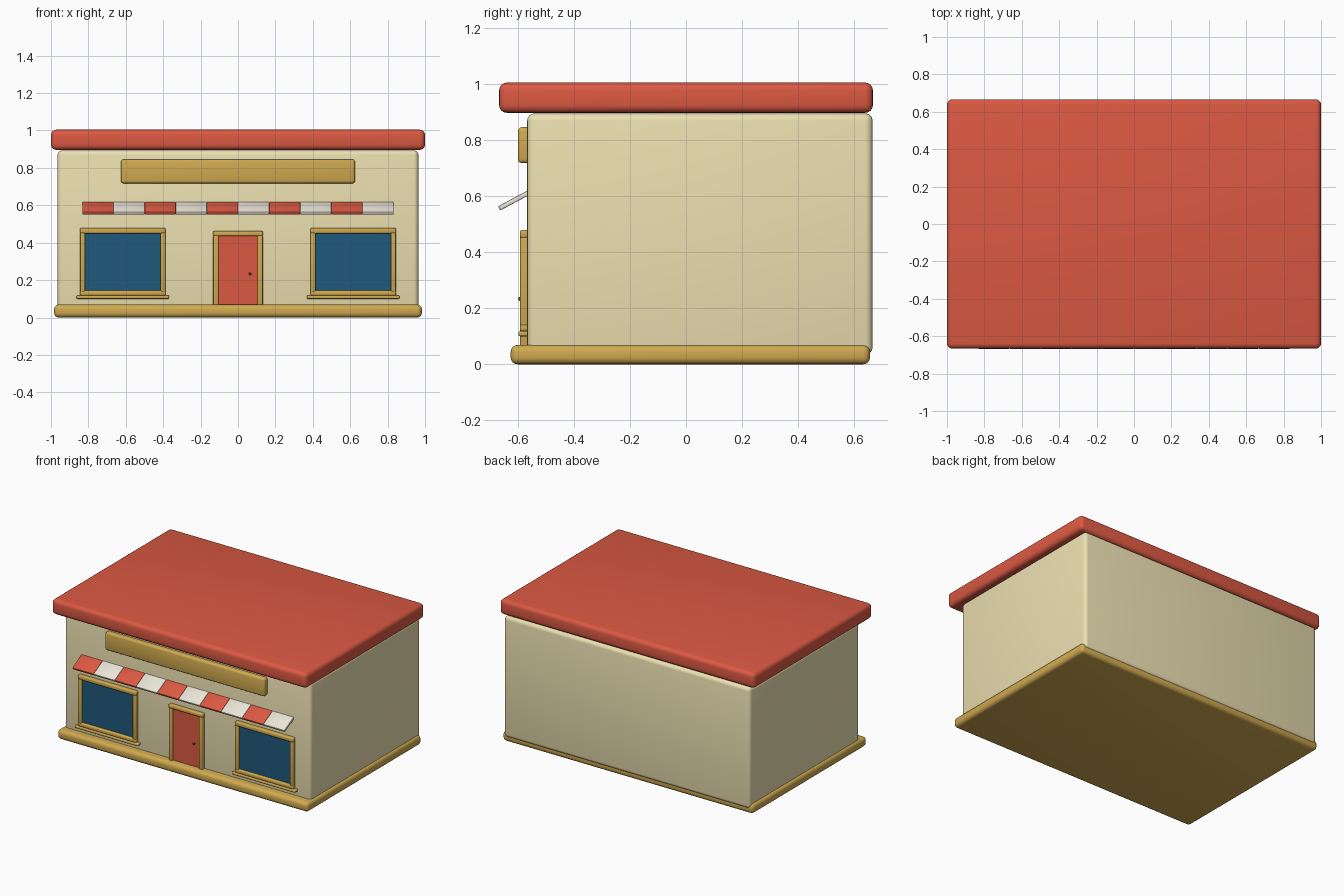
import bpy, math

if "Cube" in bpy.data.objects:
    bpy.data.objects.remove(bpy.data.objects["Cube"])


def material(name, rgb):
    m = bpy.data.materials.new(name)
    m.diffuse_color = (*rgb, 1)
    m.use_nodes = True
    m.node_tree.nodes["Principled BSDF"].inputs["Base Color"].default_value = m.diffuse_color
    return m


RED = material("red", (0.71, 0.10, 0.055))
CREAM = material("cream", (0.84, 0.75, 0.44))
GOLD = material("gold", (0.63, 0.40, 0.08))
GLASS = material("glass", (0.014, 0.10, 0.20))
WHITE = material("white", (0.82, 0.78, 0.68))
DARK = material("dark_metal", (0.12, 0.08, 0.03))


def finish(ob, name, mat):
    ob.name = ob.data.name = name
    ob.data.materials.append(mat)
    bpy.ops.object.shade_smooth_by_angle(angle=math.radians(40))
    return ob


def box(name, x, y, z, mat, bevel=0.0, segments=3):
    """Box from (min, max) ranges, with rounded edges."""
    bpy.ops.mesh.primitive_cube_add(size=1, location=[sum(r) / 2 for r in (x, y, z)])
    ob = bpy.context.object
    ob.scale = [r[1] - r[0] for r in (x, y, z)]
    bpy.ops.object.transform_apply(location=False, rotation=False, scale=True)
    if bevel:
        mod = ob.modifiers.new("rounded_edges", 'BEVEL')
        mod.width = bevel
        mod.segments = segments
        bpy.ops.object.modifier_apply(modifier=mod.name)
    return finish(ob, name, mat)


WALL = -0.566      # front wall plane
BACK = WALL + 0.02  # trim sinks slightly into the wall

# Main masses
box("base", (-0.983, 0.983), (-0.625, 0.656), (0, 0.069), GOLD, 0.025, 4)
box("walls", (-0.965, 0.965), (WALL, 0.665), (0.035, 0.894), CREAM, 0.026, 4)
box("roof", (-1, 1), (-0.666, 0.666), (0.896, 1.004), RED, 0.028, 4)
box("sign_board", (-0.626, 0.626), (-0.599, BACK), (0.717, 0.845), GOLD, 0.014)

# Windows, one on each side of the door
for side, cx in (("left", -0.616), ("right", 0.616)):
    def part(name, half, front, z, mat, bevel=0.0, offset=0.0):
        box(f"{side}_window_{name}", (cx + offset - half, cx + offset + half),
            (front, BACK), z, mat, bevel)
    part("glass", 0.205, -0.574, (0.14, 0.455), GLASS)
    part("head", 0.229, -0.592, (0.449, 0.479), GOLD, 0.008)
    part("foot", 0.229, -0.592, (0.117, 0.144), GOLD, 0.008)
    part("sill", 0.248, -0.597, (0.1, 0.118), GOLD, 0.006)
    for s, tag in ((-1, "left"), (1, "right")):
        part(f"{tag}_jamb", 0.0135, -0.591, (0.135, 0.455), GOLD, 0.007, s * 0.2145)

# Door
box("door", (-0.108, 0.108), (-0.578, BACK), (0.06, 0.44), RED)
box("door_head", (-0.134, 0.134), (-0.592, BACK), (0.435, 0.462), GOLD, 0.008)
for s, tag in ((-1, "left"), (1, "right")):
    cx = s * 0.118
    box(f"door_{tag}_jamb", (cx - 0.0145, cx + 0.0145), (-0.591, BACK),
        (0.055, 0.44), GOLD, 0.007)
bpy.ops.mesh.primitive_uv_sphere_add(segments=16, ring_count=8, radius=0.007,
                                     location=(0.065, -0.591, 0.233))
finish(bpy.context.object, "door_knob", DARK)
box("knob_stem", (0.062, 0.068), (-0.589, -0.57), (0.23, 0.236), DARK)

# Striped sloping awning
STRIPES, WIDTH = 10, 1.664
step = WIDTH / STRIPES
for i in range(STRIPES):
    cx = -WIDTH / 2 + step * (i + 0.5)
    ob = box(f"awning_stripe_{i + 1}", (cx - step / 2, cx + step / 2),
             (-0.673, -0.547), (0.577, 0.594), WHITE if i % 2 else RED, 0.004, 2)
    ob.rotation_euler.x = math.radians(28)
